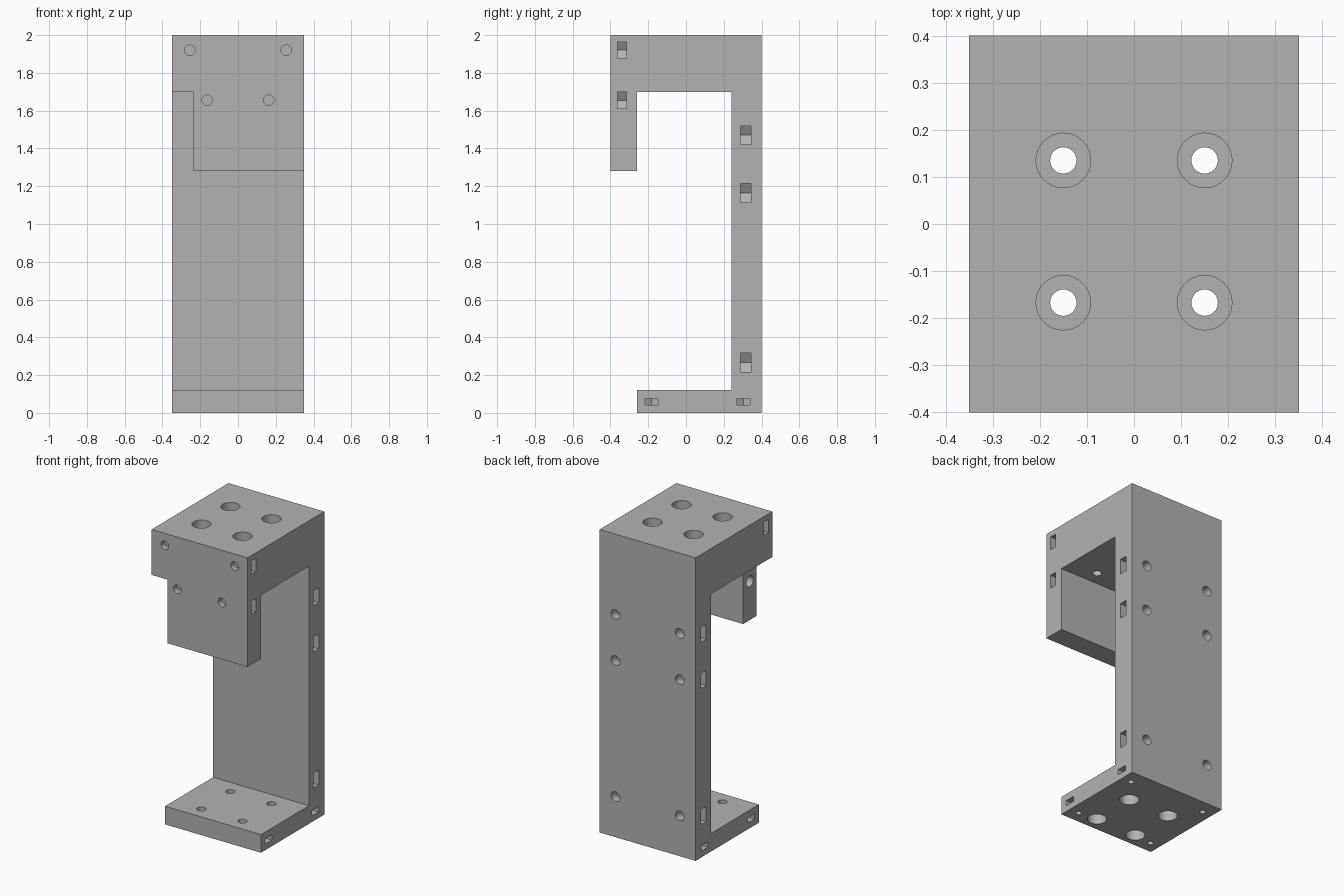
import bpy, bmesh, math
from mathutils import Vector

cube = bpy.data.objects.get("Cube")
if cube:
    bpy.data.objects.remove(cube)

grey = bpy.data.materials.new("plain grey")
grey.use_nodes = True
grey.diffuse_color = (0.45, 0.45, 0.45, 1)
grey.node_tree.nodes["Principled BSDF"].inputs["Base Color"].default_value = (0.45, 0.45, 0.45, 1)


def prism(name, points, sweep):
    """Solid made by sweeping a flat outline along a vector."""
    bm = bmesh.new()
    base = bm.faces.new([bm.verts.new(p) for p in points])
    top = bmesh.ops.extrude_face_region(bm, geom=[base])["geom"]
    verts = [v for v in top if isinstance(v, bmesh.types.BMVert)]
    bmesh.ops.translate(bm, verts=verts, vec=sweep)
    bmesh.ops.recalc_face_normals(bm, faces=bm.faces)
    mesh = bpy.data.meshes.new(name)
    bm.to_mesh(mesh)
    bm.free()
    mesh.materials.append(grey)
    obj = bpy.data.objects.new(name, mesh)
    bpy.context.collection.objects.link(obj)
    return obj


# Bracket body: side profile (y, z) swept across the width
W = 0.35
profile = [(-0.26, 0), (0.4, 0), (0.4, 2), (-0.4, 2), (-0.4, 1.28), (-0.26, 1.28),
           (-0.26, 1.7), (0.24, 1.7), (0.24, 0.12), (-0.26, 0.12)]
body = prism("bracket_body", [(-W, y, z) for y, z in profile], (2 * W, 0, 0))
bpy.context.view_layer.objects.active = body
body.select_set(True)


def cut(cutter):
    cutter.hide_render = True
    mod = body.modifiers.new("cut", "BOOLEAN")
    mod.operation, mod.solver, mod.object = "DIFFERENCE", "EXACT", cutter
    bpy.ops.object.modifier_apply(modifier=mod.name)
    mesh = cutter.data
    bpy.data.objects.remove(cutter)
    bpy.data.meshes.remove(mesh)


def bore(start, sweep, radius, sides=32):
    """Round hole from a start point along an axis vector."""
    axis = Vector(sweep).normalized()
    u = axis.orthogonal().normalized()
    v = axis.cross(u)
    ring = [2 * math.pi * i / sides for i in range(sides)]
    cut(prism("hole_cutter", [Vector(start) + radius * (math.cos(a) * u + math.sin(a) * v)
                              for a in ring], sweep))


def nut_slot(centre, side, half, thick, reach, flat=False):
    """Side-opening pocket with a pointed hexagonal inner end."""
    r = half / math.cos(math.pi / 6)
    outline = [(reach, -half), (reach, half), (-r / 2, half), (-r, 0), (-r / 2, -half)]
    c = Vector(centre)
    if flat:
        pts = [c + Vector((side * a, b, -thick / 2)) for a, b in outline]
        sweep = (0, 0, thick)
    else:
        pts = [c + Vector((side * a, -thick / 2, b)) for a, b in outline]
        sweep = (0, thick, 0)
    cut(prism("slot_cutter", pts, sweep))


# Notch beside the front lip
notch = [(-0.5, -0.5, 1), (-0.235, -0.5, 1), (-0.235, -0.25, 1), (-0.5, -0.25, 1)]
cut(prism("notch_cutter", notch, (0, 0, 0.7)))

for s in (-1, 1):
    # Vertical holes with counterbores in the top block and the foot
    for y in (-0.167, 0.135):
        bore((s * 0.15, y, -0.1), (0, 0, 2.2), 0.028)
        bore((s * 0.15, y, 1.85), (0, 0, 0.2), 0.058)
        bore((s * 0.15, y, -0.1), (0, 0, 0.175), 0.058)

    # Front screw holes and their nut slots
    for x, z, reach in ((s * 0.255, 1.92, 0.15), (s * 0.163, 1.655, 0.25)):
        bore((x, -0.5, z), (0, 0.22, 0), 0.028)
        nut_slot((x, -0.338, z), s, 0.044, 0.047, reach if z > 1.7 or s > 0 else 0.1)

    # Back screw holes and their nut slots
    for z in (1.47, 1.165, 0.267):
        bore((s * 0.235, 0.5, z), (0, -0.235, 0), 0.032)
        nut_slot((s * 0.235, 0.316, z), s, 0.05, 0.054, 0.2)

    # Small foot screw holes and their nut slots
    for y in (-0.182, 0.305):
        bore((s * 0.28, y, -0.1), (0, 0, 0.195), 0.018)
        nut_slot((s * 0.28, y, 0.058), s, 0.035, 0.035, 0.15, flat=True)

# Round pocket in the side of the lip
bore((-0.3, -0.33, 1.535), (0.22, 0, 0), 0.036)

bpy.ops.object.shade_smooth_by_angle(angle=math.radians(30))
